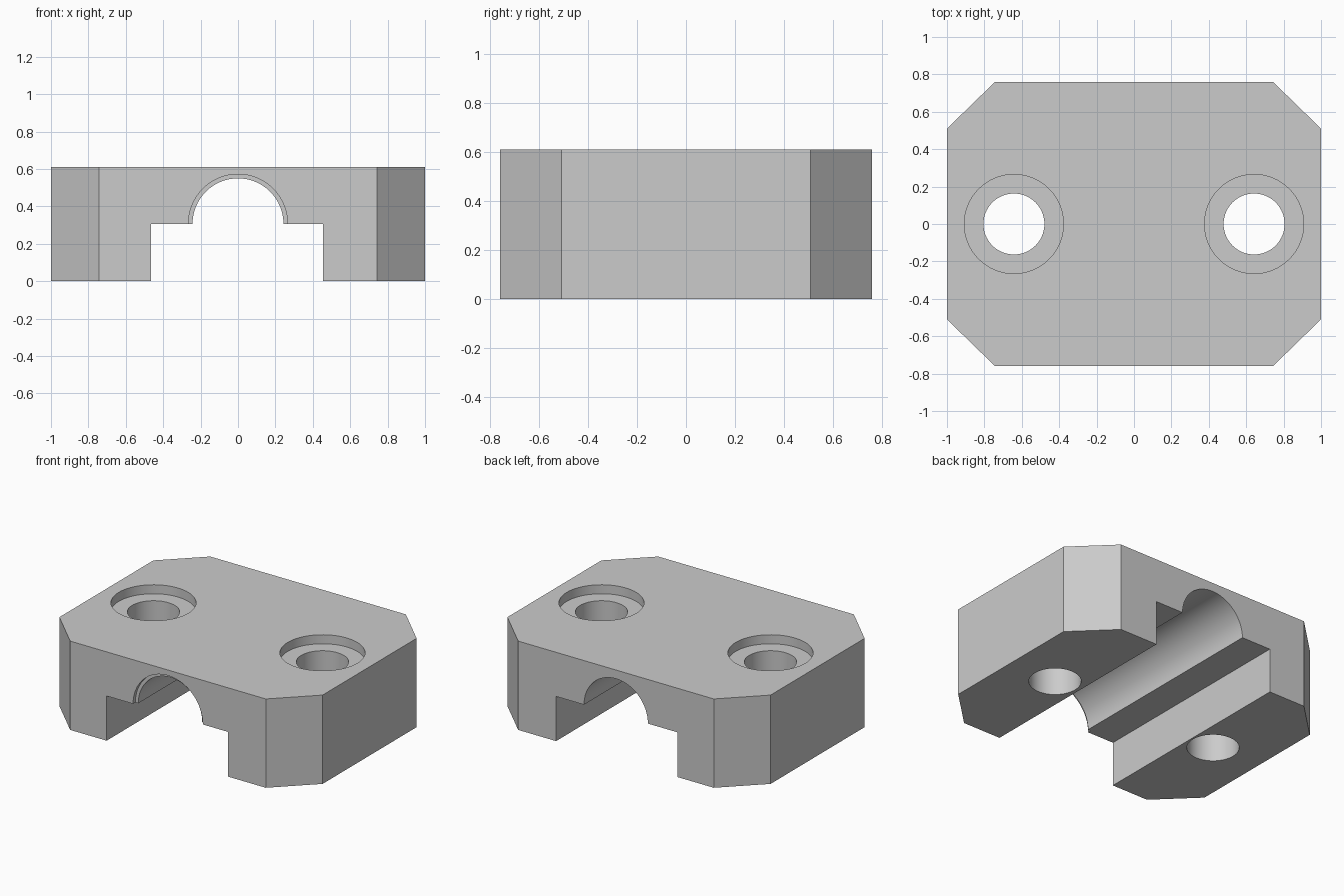
import bpy
import bmesh
from math import radians
from mathutils import Matrix

cube = bpy.data.objects.get("Cube")
if cube:
    bpy.data.objects.remove(cube, do_unlink=True)

HEIGHT = 0.61
HALF_DEPTH = 0.76
ARCH_Z = 0.307

grey = bpy.data.materials.new("light grey")
grey.use_nodes = True
colour = (0.6, 0.6, 0.6, 1)
grey.diffuse_color = colour
grey.node_tree.nodes["Principled BSDF"].inputs["Base Color"].default_value = colour


def make_object(name, bm):
    bmesh.ops.recalc_face_normals(bm, faces=bm.faces)
    mesh = bpy.data.meshes.new(name)
    bm.to_mesh(mesh)
    bm.free()
    mesh.materials.append(grey)
    obj = bpy.data.objects.new(name, mesh)
    bpy.context.collection.objects.link(obj)
    return obj


def prism(name, outline, bottom, top):
    bm = bmesh.new()
    face = bm.faces.new([bm.verts.new((x, y, bottom)) for x, y in outline])
    side = bmesh.ops.extrude_face_region(bm, geom=[face])
    verts = [v for v in side["geom"] if isinstance(v, bmesh.types.BMVert)]
    bmesh.ops.translate(bm, verts=verts, vec=(0, 0, top - bottom))
    return make_object(name, bm)


def cylinder(name, radius, length, centre, along_y=False):
    bm = bmesh.new()
    turn = Matrix.Rotation(radians(90 if along_y else 0), 4, "X")
    bmesh.ops.create_cone(bm, cap_ends=True, segments=64, radius1=radius,
                          radius2=radius, depth=length,
                          matrix=Matrix.Translation(centre) @ turn)
    return make_object(name, bm)


# Block with four chamfered corners
block = prism("clamp_block",
              [(-1, -0.51), (-0.743, -HALF_DEPTH), (0.743, -HALF_DEPTH), (1, -0.51),
               (1, 0.51), (0.743, HALF_DEPTH), (-0.743, HALF_DEPTH), (-1, 0.51)],
              0, HEIGHT)

# Channel under the block, rounded arch, and shallow recess at its front end
cutters = [
    prism("channel_cutter", [(-0.466, -1), (0.455, -1), (0.455, 1), (-0.466, 1)],
          -0.2, ARCH_Z),
    cylinder("arch_cutter", 0.243, 2, (0, 0, ARCH_Z), True),
    cylinder("arch_recess_cutter", 0.265, 0.2,
             (0, -HALF_DEPTH - 0.075, ARCH_Z), True),
]

# Bolt holes with counterbores
for side, x in (("right", -0.642), ("left", 0.642)):
    cutters.append(cylinder(side + "_bolt_hole_cutter", 0.163, 2, (x, 0, 0)))
    cutters.append(cylinder(side + "_counterbore_cutter", 0.265, 0.2,
                            (x, 0, HEIGHT - 0.062 + 0.1)))

bpy.ops.object.select_all(action="DESELECT")
bpy.context.view_layer.objects.active = block
block.select_set(True)
for cutter in cutters:
    cutter.hide_render = True
    mod = block.modifiers.new(cutter.name, "BOOLEAN")
    mod.operation = "DIFFERENCE"
    mod.solver = "EXACT"
    mod.object = cutter
    bpy.ops.object.modifier_apply(modifier=mod.name)
    bpy.data.objects.remove(cutter, do_unlink=True)

bpy.ops.object.shade_smooth_by_angle(angle=radians(30))
